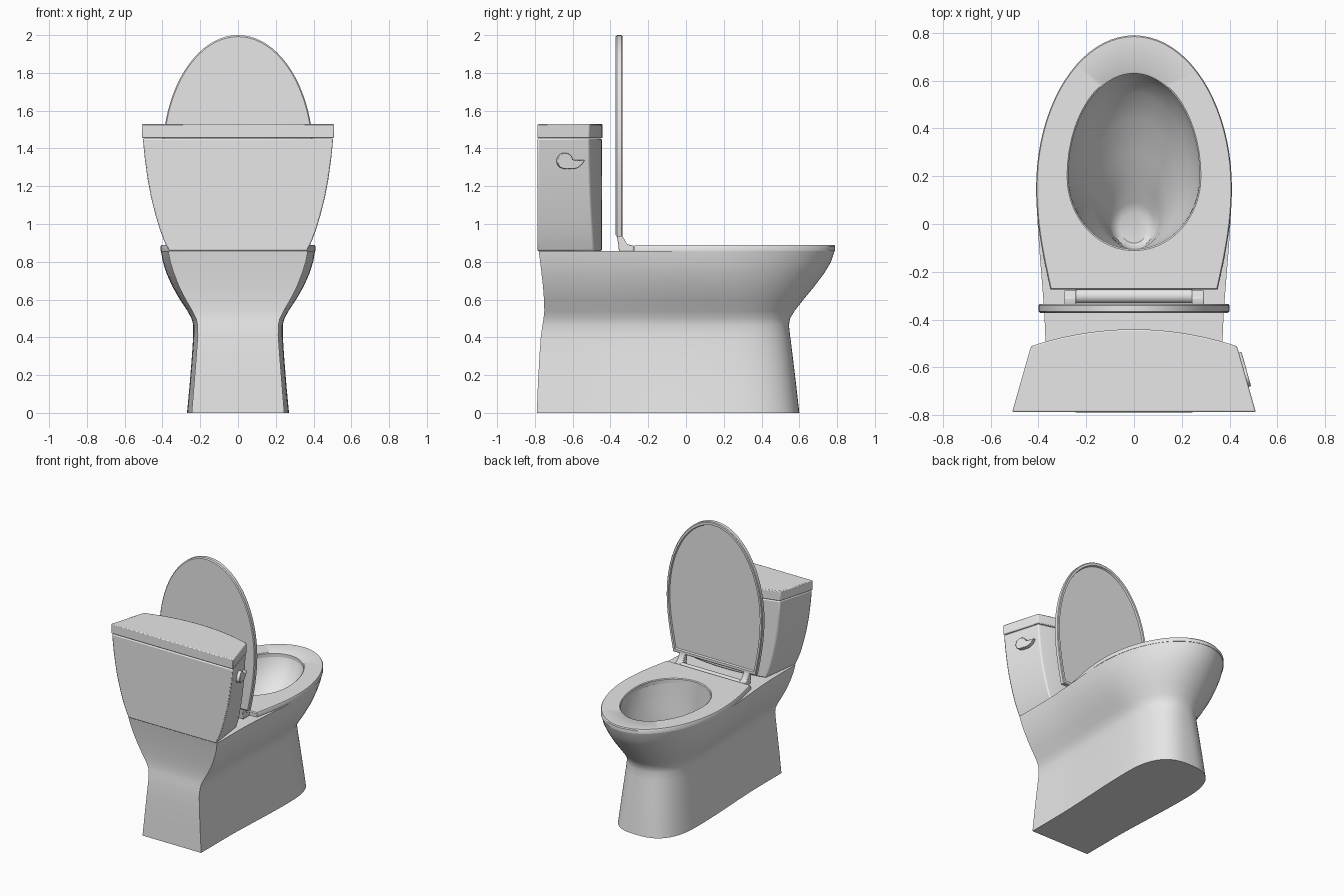
import bpy, bmesh, math
from mathutils import Vector

if "Cube" in bpy.data.objects:
    bpy.data.objects.remove(bpy.data.objects["Cube"])

white = bpy.data.materials.new("porcelain_white")
white.diffuse_color = (0.8, 0.8, 0.8, 1)
white.use_nodes = True
white.node_tree.nodes["Principled BSDF"].inputs["Base Color"].default_value = white.diffuse_color


def loft(name, rings, closed=False, bevel=0, angle=35):
    """Skin a list of equal-length 3D rings; cap the ends unless closed."""
    bm = bmesh.new()
    vs = [[bm.verts.new(p) for p in r] for r in rings]
    n = len(rings[0])
    pairs = list(zip(vs, vs[1:])) + ([(vs[-1], vs[0])] if closed else [])
    for a, b in pairs:
        for i in range(n):
            j = (i + 1) % n
            bm.faces.new((a[i], a[j], b[j], b[i]))
    if not closed:
        bm.faces.new(vs[0][::-1])
        bm.faces.new(vs[-1])
    bmesh.ops.recalc_face_normals(bm, faces=bm.faces)
    me = bpy.data.meshes.new(name)
    bm.to_mesh(me)
    bm.free()
    ob = bpy.data.objects.new(name, me)
    bpy.context.collection.objects.link(ob)
    me.materials.append(white)
    bpy.ops.object.select_all(action='DESELECT')
    ob.select_set(True)
    bpy.context.view_layer.objects.active = ob
    bpy.ops.object.shade_smooth_by_angle(angle=math.radians(angle))
    if bevel:
        m = ob.modifiers.new("bevel", 'BEVEL')
        m.width, m.segments, m.limit_method = bevel, 2, 'ANGLE'
        m.angle_limit = math.radians(40)
    return ob


def outline(yb, yf, wb, wm, ym, n=2.0, hold=0.25):
    """Flat back, flaring sides, rounded front; counter-clockwise 2D points."""
    half = [(wb * i / 8, yb) for i in range(9)]
    for i in range(1, 14):
        s = i / 14
        e = max(0, (s - hold) / (1 - hold))
        e = e * e * (3 - 2 * e) if hold else math.sin(e * math.pi / 2)
        half.append((wb + (wm - wb) * e, yb + (ym - yb) * s))
    for i in range(21):
        t = math.pi / 2 * i / 20
        half.append((wm * max(0, math.cos(t)) ** (2 / n), ym + (yf - ym) * math.sin(t) ** (2 / n)))
    half[-1] = (0, yf)
    return half + [(-x, y) for x, y in half[-2:0:-1]]


def egg(ref, yb, yf, w, ym):
    """Egg ring whose points line up by angle with a reference outline."""
    pts = []
    for x, y in ref:
        t = math.atan2(y - 0.2, x)
        k = yf - ym if math.sin(t) > 0 else ym - yb
        pts.append((w * math.cos(t), ym + k * math.sin(t)))
    return pts


def at(pts, z):
    return [(x, y, z) for x, y in pts]


def scaled(pts, f, cy=0.257):
    return [(x * f, cy + (y - cy) * f) for x, y in pts]


# Pedestal and bowl: outer skin up to the rim, then down into the basin
rows = [  # z, back y, front y, back half width, max half width, widest y, roundness
    (0.00, -.79, .600, .245, .270, .22, 2.7),
    (0.15, -.784, .583, .233, .256, .22, 2.6),
    (0.30, -.776, .565, .221, .244, .21, 2.5),
    (0.41, -.768, .551, .213, .237, .20, 2.4),
    (0.465, -.76, .545, .214, .237, .20, 2.3),
    (0.50, -.754, .551, .222, .246, .19, 2.2),
    (0.54, -.75, .575, .242, .268, .19, 2.15),
    (0.60, -.752, .622, .277, .308, .18, 2.1),
    (0.67, -.757, .680, .313, .348, .17, 2.05),
    (0.74, -.765, .732, .340, .379, .16, 2),
    (0.80, -.772, .768, .359, .398, .15, 2),
    (0.857, -.78, .787, .370, .408, .15, 2)]
rings = [at(outline(*r[1:]), r[0]) for r in rows]
rim = outline(*rows[-1][1:])
for z, yb, yf, w, ym in [(.857, -.105, .63, .275, .2), (.80, -.105, .61, .262, .2),
                         (.72, -.105, .55, .232, .18), (.63, -.105, .44, .185, .14),
                         (.55, -.105, .30, .138, .08), (.48, -.105, .17, .108, .02),
                         (.43, -.10, .09, .09, 0), (.41, -.08, .05, .06, -.01)]:
    rings.append(at(egg(rim, yb, yf, w, ym), z))
loft("pedestal_bowl", rings, angle=40)

# Seat ring
so = outline(-.275, .79, .35, .41, .15, hold=0)
hole = egg(so, -.105, .63, .275, .2)
loft("seat", [at(hole, .857), at(so, .857), at(so, .882), at(scaled(so, .99), .889),
              at(scaled(hole, 1.02, .22), .889), at(hole, .884)], closed=True)

# Raised cover with a shallow recess on the side facing the bowl
co = outline(-.275, .79, .345, .40, .15, hold=0)


def upright(pts, y):
    return [(x, y, h + 1.21) for x, h in pts]


loft("cover", [upright(scaled(co, .985), -.372), upright(co, -.366), upright(co, -.341),
               upright(scaled(co, .99), -.336), upright(scaled(co, .955), -.336),
               upright(scaled(co, .945), -.348)])

# Hinges, one per side, and the bar between them
arm = [(-.37, .95), (-.36, .90), (-.355, .856), (-.278, .856), (-.278, .886),
       (-.31, .892), (-.336, .935), (-.336, .95)]
for side, name in ((-1, "hinge_left"), (1, "hinge_right")):
    loft(name, [[(side * x, y, z) for y, z in arm] for x in (.243, .293)], bevel=.004)
tube = [(math.cos(a * math.pi / 8), math.sin(a * math.pi / 8)) for a in range(16)]
loft("hinge_bar", [[(x, -.302 + .029 * c, .864 + .026 * s) for c, s in tube] for x in (-.243, .243)])


# Tank: flat back, slanted sides, bowed front
def tank_ring(z, wb, wf, grow=0.0):
    pts = [(-wb, -.787, z), (wb, -.787, z)]
    for i in range(25):
        x = wf * (1 - i / 12)
        pts.append((x, -.445 + grow - .07 * (x / .43) ** 2, z))
    return pts


tank = [(.857, .367, .328), (.91, .392, .347), (.97, .415, .363), (1.05, .439, .38),
        (1.14, .462, .396), (1.24, .481, .409), (1.35, .496, .419), (1.453, .506, .426)]
loft("tank", [tank_ring(*r) for r in tank], bevel=.008)
loft("tank_lid", [tank_ring(1.455, .51, .431, .004), tank_ring(1.529, .51, .431, .004)], bevel=.006)

# Flush lever: round hub with a curved tail, set on the slanted tank side
along = Vector((-.077, .278, 0)).normalized()
out = Vector((.278, .077, -.02)).normalized()
hub = Vector((.456, -.645, 1.335))
shape = [(.042 * math.cos(math.radians(a)), .042 * math.sin(math.radians(a))) for a in range(8, 296, 12)]
shape += [(.04, -.043), (.065, -.038), (.088, -.022), (.108, .004), (.075, .003)]
loft("flush_lever", [[hub + along * u + Vector((0, 0, v)) + out * d for u, v in shape]
                     for d in (-.012, .024)], bevel=.003)
